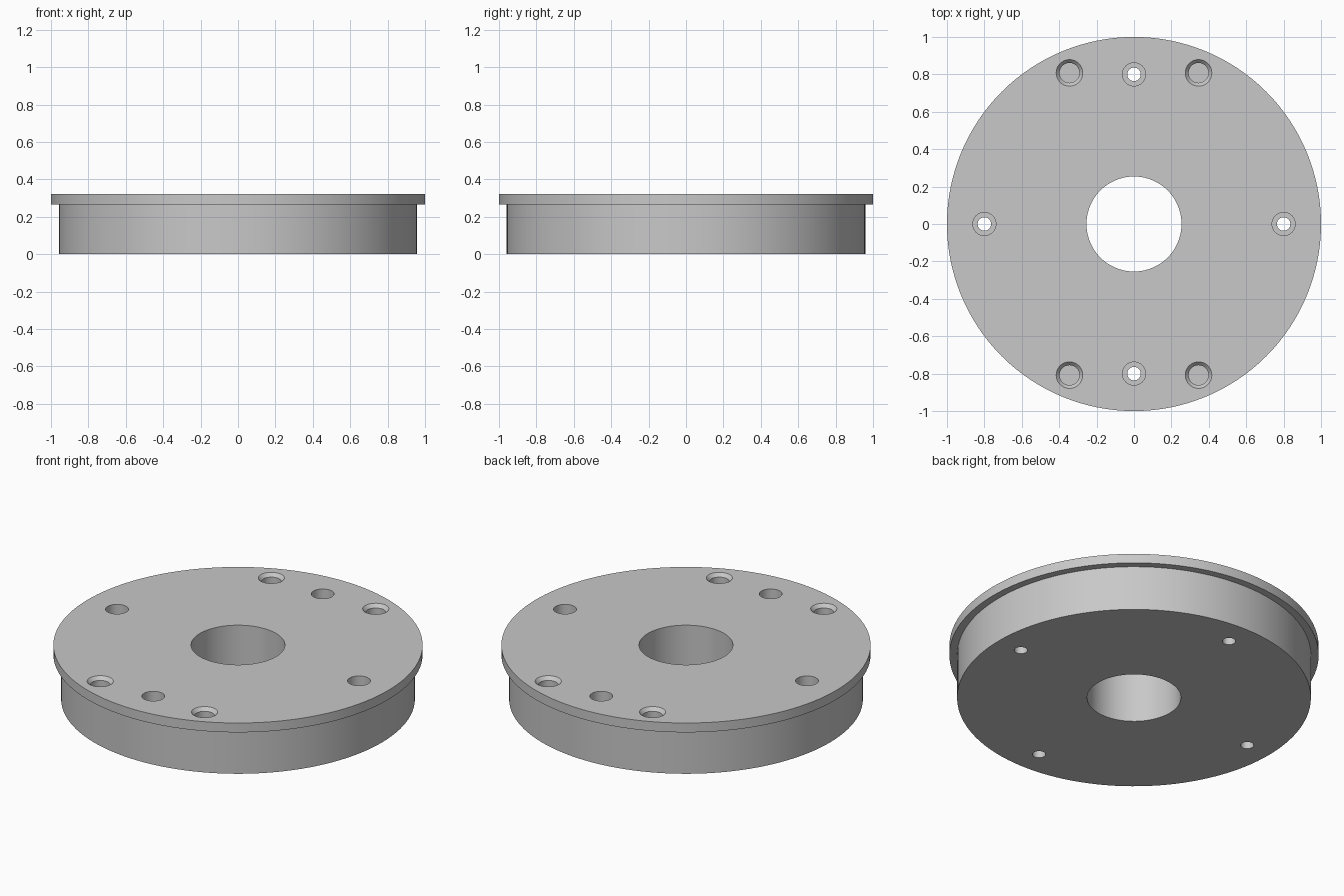
import bpy, bmesh
from math import cos, sin, pi

if "Cube" in bpy.data.objects:
    bpy.data.objects.remove(bpy.data.objects["Cube"], do_unlink=True)

steel = bpy.data.materials.new("plain_grey")
steel.use_nodes = True
grey = (0.58, 0.58, 0.58, 1)
steel.diffuse_color = grey
steel.node_tree.nodes["Principled BSDF"].inputs["Base Color"].default_value = grey

TOP, STEP = 0.323, 0.267


def turned(name, profile, steps, closed=False, centre=(0, 0)):
    """Turn a (radius, z) profile about a vertical axis; open ends get flat caps."""
    bm = bmesh.new()
    rings = []
    for r, z in profile:
        rings.append([bm.verts.new((centre[0] + r * cos(2 * pi * i / steps),
                                    centre[1] + r * sin(2 * pi * i / steps), z))
                      for i in range(steps)])
    pairs = list(zip(rings, rings[1:]))
    if closed:
        pairs.append((rings[-1], rings[0]))
    else:
        bm.faces.new(rings[0])
        bm.faces.new(rings[-1])
    for a, b in pairs:
        for i in range(steps):
            j = (i + 1) % steps
            bm.faces.new((a[i], a[j], b[j], b[i]))
    bmesh.ops.recalc_face_normals(bm, faces=bm.faces)
    mesh = bpy.data.meshes.new(name)
    bm.to_mesh(mesh)
    bm.free()
    mesh.materials.append(steel)
    obj = bpy.data.objects.new(name, mesh)
    bpy.context.collection.objects.link(obj)
    return obj


# Flanged disc with a central bore
disc = turned("flanged_disc", [(0.254, 0), (0.958, 0), (0.958, STEP),
                               (1, STEP), (1, TOP), (0.254, TOP)], 128, closed=True)

# Stepped through holes for screws
cutters = []
stepped = [(0.036, -0.05), (0.036, 0.16), (0.062, 0.16), (0.062, TOP + 0.05)]
for centre in [(0.8, 0), (-0.8, 0), (0, 0.8), (0, -0.8)]:
    cutters.append(turned("screw_hole_cutter", stepped, 48, centre=centre))

# Blind holes with a chamfered mouth
blind = [(0.053, 0.16), (0.053, TOP - 0.02), (0.071, TOP), (0.071, TOP + 0.05)]
for sx in (-1, 1):
    for sy in (-1, 1):
        cutters.append(turned("blind_hole_cutter", blind, 48,
                              centre=(sx * 0.345, sy * 0.808)))

for cutter in cutters:
    cutter.hide_render = True
    mod = disc.modifiers.new("hole", 'BOOLEAN')
    mod.operation = 'DIFFERENCE'
    mod.solver = 'EXACT'
    mod.object = cutter

# Bake the holes, then discard the cutters
bpy.context.view_layer.update()
graph = bpy.context.evaluated_depsgraph_get()
baked = bpy.data.meshes.new_from_object(disc.evaluated_get(graph))
disc.modifiers.clear()
disc.data = baked
for cutter in cutters:
    bpy.data.objects.remove(cutter, do_unlink=True)

# Smooth walls with crisp rims
bpy.ops.object.select_all(action='DESELECT')
disc.select_set(True)
bpy.context.view_layer.objects.active = disc
bpy.ops.object.shade_smooth_by_angle(angle=pi / 6)
